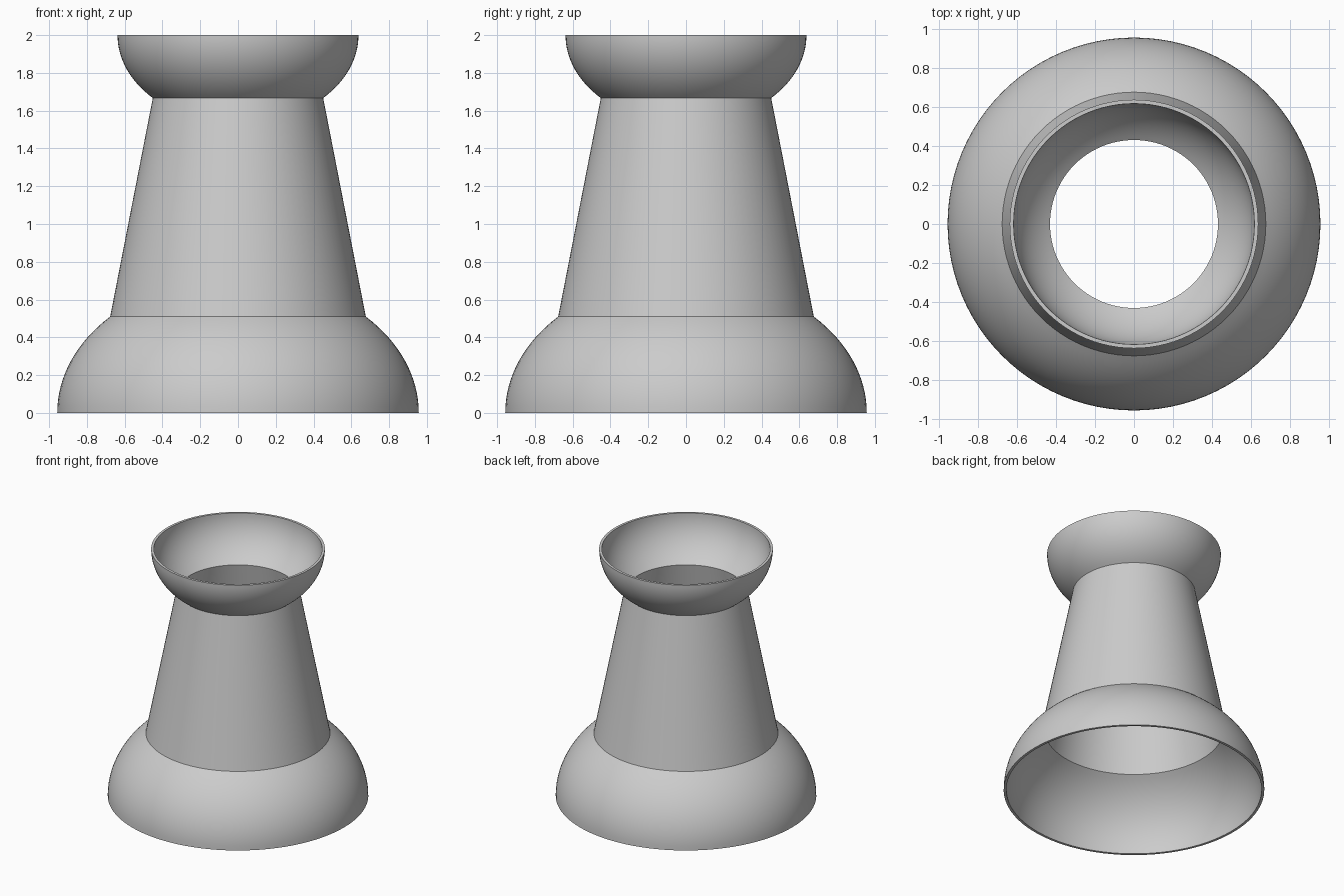
import bpy, bmesh, math

if "Cube" in bpy.data.objects:
    bpy.data.objects.remove(bpy.data.objects["Cube"])

SEGMENTS = 96
WALL = 0.02


def turned_shell(name, outer):
    """Revolve an outer (radius, z) profile into a thin-walled ring."""
    inner = [(r - WALL, z) for r, z in reversed(outer)]
    profile = outer + inner
    bm = bmesh.new()
    rings = []
    for i in range(SEGMENTS):
        a = 2 * math.pi * i / SEGMENTS
        rings.append([bm.verts.new((r * math.cos(a), r * math.sin(a), z)) for r, z in profile])
    n = len(profile)
    for i in range(SEGMENTS):
        a, b = rings[i], rings[(i + 1) % SEGMENTS]
        for j in range(n):
            k = (j + 1) % n
            bm.faces.new((a[j], b[j], b[k], a[k]))
    bmesh.ops.recalc_face_normals(bm, faces=bm.faces)
    mesh = bpy.data.meshes.new(name)
    bm.to_mesh(mesh)
    bm.free()
    obj = bpy.data.objects.new(name, mesh)
    bpy.context.collection.objects.link(obj)
    bpy.ops.object.select_all(action='DESELECT')
    obj.select_set(True)
    bpy.context.view_layer.objects.active = obj
    bpy.ops.object.shade_smooth_by_angle(angle=math.radians(30))
    return obj


def bowl_arc(radius, z_rim, z_neck, steps=16):
    """Elliptical bowl wall from its rim to the 45 degree neck."""
    height = (z_neck - z_rim) / math.sin(math.pi / 4)
    angles = [math.pi / 4 * i / steps for i in range(steps + 1)]
    return [(radius * math.cos(t), z_rim + height * math.sin(t)) for t in angles]


base = bowl_arc(0.957, 0.0, 0.51)
cup = bowl_arc(0.638, 2.0, 1.667)

# flared foot, tapered column joining the two necks, open cup on top
turned_shell("base_bowl", base)
turned_shell("tapered_column", [base[-1], cup[-1]])
turned_shell("top_cup", cup)
